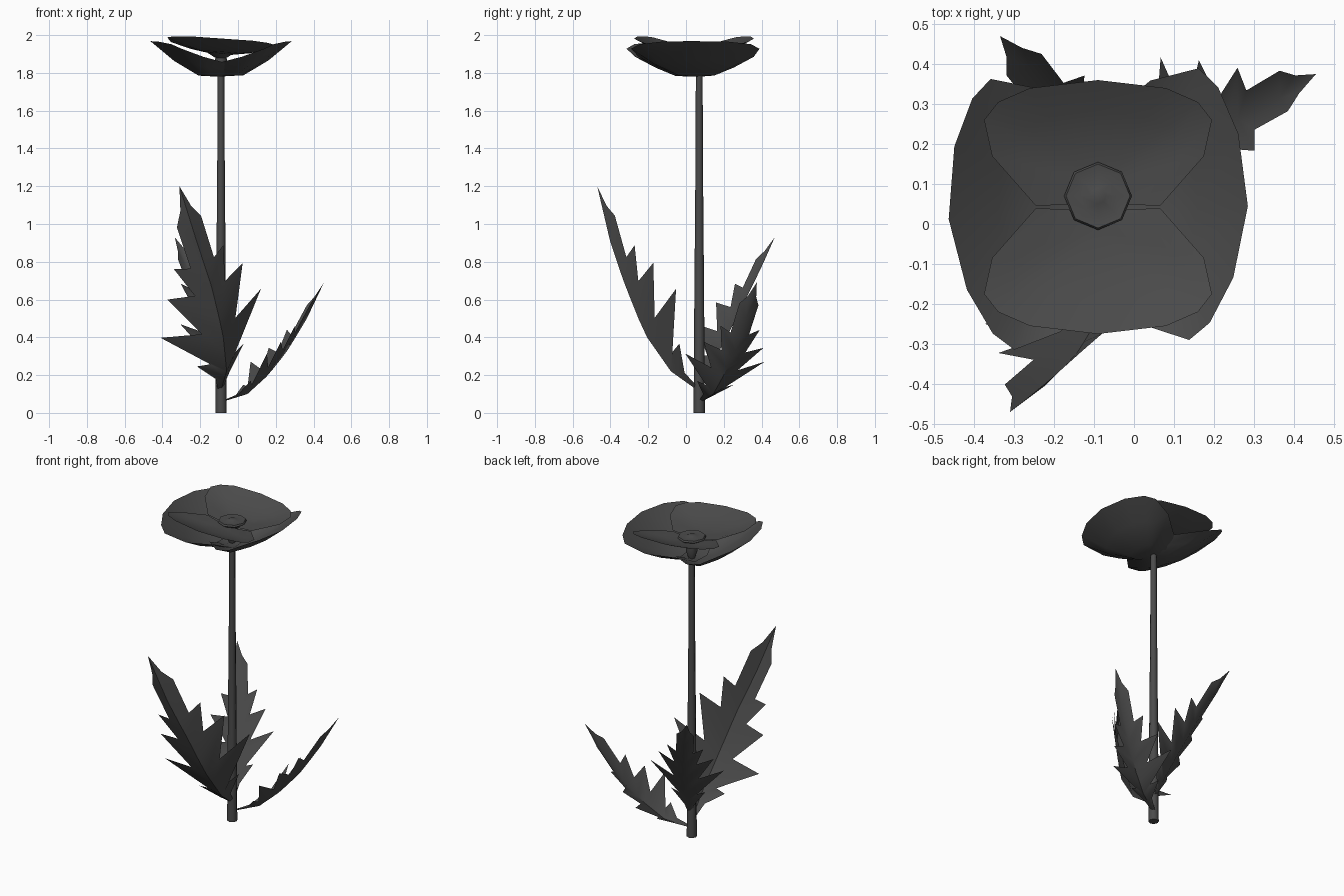
import bpy, bmesh, math
from mathutils import Vector, Matrix

cube = bpy.data.objects.get("Cube")
if cube:
    bpy.data.objects.remove(cube, do_unlink=True)

charcoal = bpy.data.materials.new("charcoal")
charcoal.use_nodes = True
shade = (0.07, 0.07, 0.07, 1)
charcoal.diffuse_color = shade
charcoal.node_tree.nodes["Principled BSDF"].inputs["Base Color"].default_value = shade

AXIS = Vector((-0.09, 0.07, 0))  # where the stem stands


def finish(name, bm, angle=45):
    bmesh.ops.remove_doubles(bm, verts=bm.verts, dist=0.0005)
    mesh = bpy.data.meshes.new(name)
    bm.to_mesh(mesh)
    bm.free()
    mesh.materials.append(charcoal)
    obj = bpy.data.objects.new(name, mesh)
    bpy.context.collection.objects.link(obj)
    bpy.ops.object.select_all(action='DESELECT')
    obj.select_set(True)
    bpy.context.view_layer.objects.active = obj
    bpy.ops.object.shade_smooth_by_angle(angle=math.radians(angle))
    return obj


def lathe(name, profile, sides=8):
    """Turn a (radius, height) profile around the stem axis, closed at both ends."""
    bm = bmesh.new()
    rings = []
    for r, z in profile:
        turns = [math.tau * i / sides for i in range(sides)]
        rings.append([bm.verts.new(AXIS + Vector((r * math.cos(a), r * math.sin(a), z)))
                      for a in turns])
    for lo, hi in zip(rings, rings[1:]):
        for i in range(sides):
            j = (i + 1) % sides
            bm.faces.new((lo[i], lo[j], hi[j], hi[i]))
    bm.faces.new(rings[0][::-1])
    bm.faces.new(rings[-1])
    return finish(name, bm)


def petal(name, half, hub, angle, rings, shift=0.0, tilt=0.0):
    """Cupped petal: a mirrored outline (out, side, height) filled by rings from its hub."""
    outline = [Vector(p) for p in half]
    outline += [Vector((u, -v, z)) for u, v, z in half[:0:-1]]
    hub = Vector(hub)
    spin = Matrix.Rotation(math.radians(angle), 3, 'Z')
    bm = bmesh.new()

    def place(p):
        q = spin @ p
        q.z += tilt * q.x
        q.y += shift
        return bm.verts.new(AXIS + q)

    middle = place(hub)
    loops = []
    for t, rise in rings:
        loop = []
        for p in outline:
            q = hub.lerp(p, t)
            q.z = hub.z + (p.z - hub.z) * rise
            loop.append(place(q))
        loops.append(loop)
    n = len(outline)
    for i in range(n):
        j = (i + 1) % n
        bm.faces.new((middle, loops[0][i], loops[0][j]))
        for a, b in zip(loops, loops[1:]):
            bm.faces.new((a[i], b[i], b[j], a[j]))
    return finish(name, bm, 60)


# Leaf edge rows: place on the rib, place of the edge point, half width
LEAF_ROWS = [(0, 0, 0.015), (0.1, 0.12, 0.04), (0.15, 0.25, 0.14), (0.2, 0.25, 0.075),
             (0.3, 0.45, 0.3), (0.38, 0.42, 0.1), (0.46, 0.6, 0.225), (0.55, 0.58, 0.09),
             (0.61, 0.73, 0.148), (0.69, 0.71, 0.07), (0.82, 0.88, 0.072),
             (0.9, 0.925, 0.032), (1, 1, 0)]


def leaf(name, rib, side, scale, fold=0.45):
    """Toothed leaf folded along a curved rib."""
    rib = [Vector(p) for p in rib]
    side = Vector(side).normalized()

    def along(s):
        i = min(int(s * (len(rib) - 1)), len(rib) - 2)
        step = rib[i + 1] - rib[i]
        return rib[i] + step * (s * (len(rib) - 1) - i), step.normalized()

    bm = bmesh.new()
    for sign in (1, -1):
        rows = []
        for s_rib, s_edge, width in LEAF_ROWS:
            p, tangent = along(s_edge)
            up = side.cross(tangent).normalized()
            if up.z < 0:
                up = -up
            edge = p + (side * sign + up * fold) * width * scale
            rows.append((bm.verts.new(along(s_rib)[0]), bm.verts.new(edge)))
        for (a, b), (c, d) in zip(rows, rows[1:]):
            for tri in ((a, b, d), (a, d, c)):
                bm.faces.new(tri if sign > 0 else tri[::-1])
    bmesh.ops.dissolve_degenerate(bm, dist=0.0005, edges=bm.edges)
    return finish(name, bm, 50)


# Stem and seed head
lathe("stem", [(0.03, 0), (0.026, 0.6), (0.02, 1.3), (0.018, 1.8)])
lathe("seed_head", [(0.018, 1.78), (0.035, 1.83), (0.03, 1.88), (0.085, 1.915),
                    (0.08, 1.925), (0.045, 1.92), (0.02, 1.93)])

# Outer pair of petals, deep and wide
OUTER = [(0.375, 0, 1.968), (0.345, 0.18, 1.965), (0.29, 0.295, 1.952), (0.24, 0.34, 1.928),
         (0.12, 0.305, 1.885), (-0.02, 0.18, 1.85), (-0.06, 0.06, 1.79)]
OUTER_RINGS = [(0.28, 0.03), (0.65, 0.45), (1, 1)]
petal("right_petal", OUTER, (0.02, 0, 1.78), 185, OUTER_RINGS, -0.025)
petal("left_petal", OUTER, (0.02, 0, 1.782), -2, OUTER_RINGS, -0.012)

# Inner pair of petals, shallow and resting above
INNER = [(0.29, 0, 1.982), (0.27, 0.17, 1.982), (0.235, 0.25, 1.976), (0.19, 0.285, 1.968),
         (0.1, 0.265, 1.945), (-0.025, 0.155, 1.915), (-0.02, 0.06, 1.9)]
INNER_RINGS = [(0.35, 0.12), (0.7, 0.5), (1, 1)]
petal("back_petal", INNER, (0.03, 0, 1.9), 90, INNER_RINGS, 0, -0.07)
petal("front_petal", INNER, (0.03, 0, 1.902), -90, INNER_RINGS, -0.055, -0.07)

# Leaves around the foot of the stem
leaf("front_leaf", [(-0.09, 0.06, 0.12), (-0.06, -0.08, 0.22), (-0.08, -0.22, 0.42),
                    (-0.14, -0.32, 0.67), (-0.21, -0.395, 0.88), (-0.31, -0.47, 1.2)],
     (0.88, 0.17, 0.43), 1, 0.52)
leaf("left_leaf", [(-0.08, 0.08, 0.06), (0.05, 0.145, 0.1), (0.16, 0.2, 0.2),
                   (0.255, 0.26, 0.32), (0.355, 0.31, 0.48), (0.455, 0.375, 0.69)],
     (0.2, -0.97, 0.1), 0.72)
leaf("back_leaf", [(-0.09, 0.08, 0.14), (-0.11, 0.14, 0.26), (-0.15, 0.22, 0.41),
                   (-0.2, 0.3, 0.57), (-0.25, 0.38, 0.73), (-0.335, 0.47, 0.93)],
     (0.8, 0.5, 0.13), 0.72)
